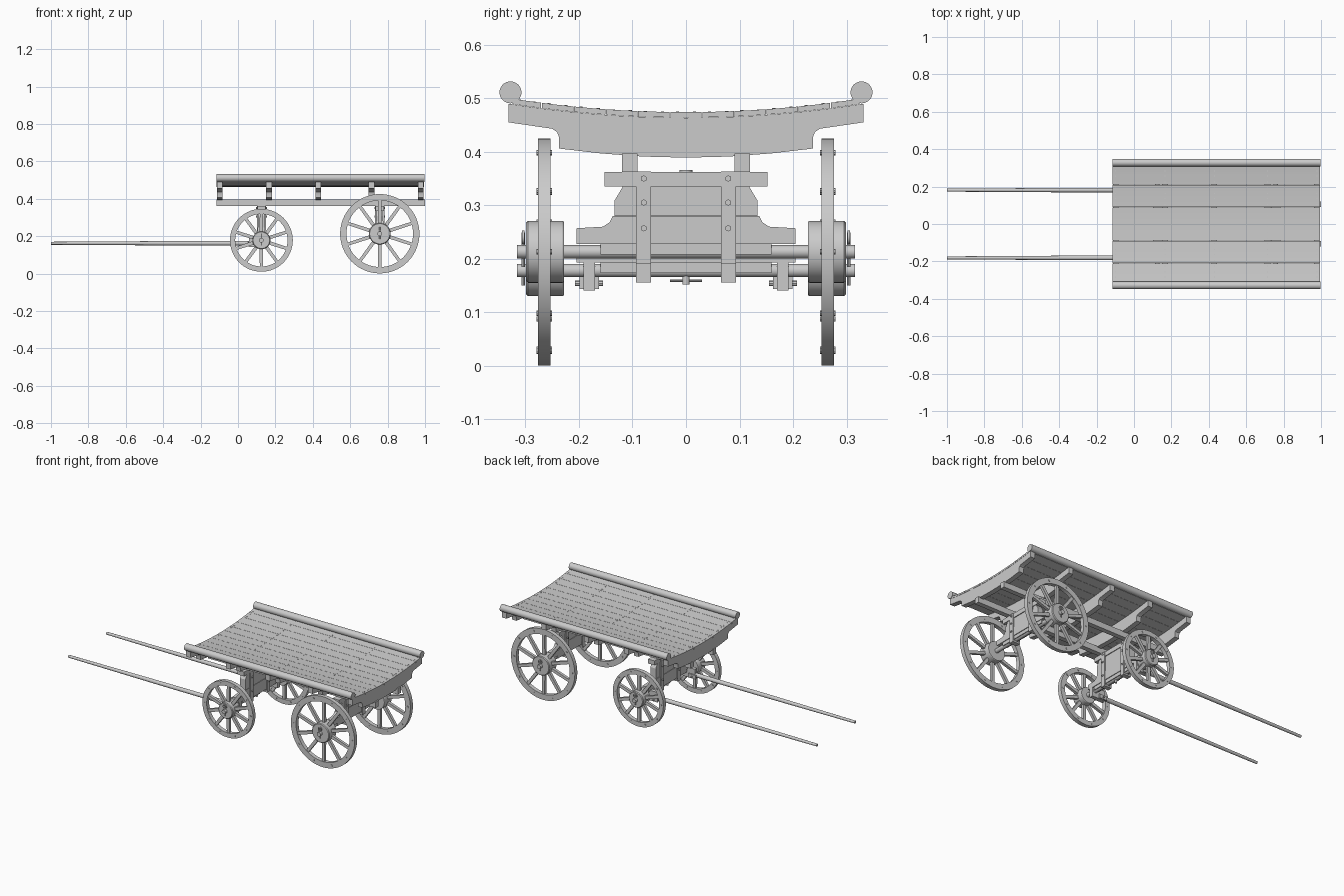
import bpy, bmesh
from math import sin, cos, pi, radians
from mathutils import Vector, Matrix

if "Cube" in bpy.data.objects:
    bpy.data.objects.remove(bpy.data.objects["Cube"])


def finish(name, bm):
    bmesh.ops.recalc_face_normals(bm, faces=bm.faces)
    me = bpy.data.meshes.new(name)
    bm.to_mesh(me)
    bm.free()
    ob = bpy.data.objects.new(name, me)
    bpy.context.collection.objects.link(ob)
    return ob


def prism(bm, pts, a, b, axis='x'):
    """Extrude an outline: (y, z) along x, or (x, z) along y."""
    def place(p, t):
        return (t, p[0], p[1]) if axis == 'x' else (p[0], t, p[1])
    lo = [bm.verts.new(place(p, a)) for p in pts]
    hi = [bm.verts.new(place(p, b)) for p in pts]
    bm.faces.new(lo)
    bm.faces.new(hi[::-1])
    for i in range(len(pts)):
        j = (i + 1) % len(pts)
        bm.faces.new((lo[i], lo[j], hi[j], hi[i]))


def box(bm, x0, x1, y0, y1, z0, z1):
    prism(bm, [(y0, z0), (y1, z0), (y1, z1), (y0, z1)], x0, x1)


def rod(bm, p, q, r1, r2=None, n=16):
    p, q = Vector(p), Vector(q)
    d = q - p
    m = Matrix.Translation((p + q) / 2) @ d.to_track_quat('Z', 'Y').to_matrix().to_4x4()
    bmesh.ops.create_cone(bm, cap_ends=True, segments=n, radius1=r1,
                          radius2=r1 if r2 is None else r2, depth=d.length, matrix=m)


def ring(bm, profile, cx, cz, n=48):
    """Lathe a closed (radius, y) outline about a y-parallel axis."""
    rows = [[bm.verts.new((cx + r * cos(2 * pi * i / n), y, cz + r * sin(2 * pi * i / n)))
             for r, y in profile] for i in range(n)]
    k = len(profile)
    for i in range(n):
        for j in range(k):
            a, b = rows[i], rows[(i + 1) % n]
            bm.faces.new((a[j], a[(j + 1) % k], b[(j + 1) % k], b[j]))


def deck(y):
    return 0.474 + 0.026 * (y / 0.33) ** 2


X0, X1 = -0.115, 0.994
BEAMS = (-0.098, 0.166, 0.43, 0.714, 0.978)

# curved deck planks
edges = [-0.325, -0.27, -0.21, -0.15, -0.09, -0.03, 0.03, 0.09, 0.15, 0.21, 0.27, 0.325]
bm = bmesh.new()
for a, b in zip(edges, edges[1:]):
    a, b = a + 0.0006, b - 0.0006
    ys = [a, (a + b) / 2, b]
    prism(bm, [(y, deck(y)) for y in ys] + [(y, deck(y) - 0.01) for y in ys[::-1]], X0, X1)
finish("deck_planks", bm)

# nail heads over each cross beam
bm = bmesh.new()
for x in BEAMS:
    for a, b in zip(edges, edges[1:]):
        for y in (a + 0.014, b - 0.014):
            rod(bm, (x, y, deck(y) - 0.002), (x, y, deck(y) + 0.001), 0.003, n=6)
finish("deck_nails", bm)

# side rails
bm = bmesh.new()
for s in (-1, 1):
    rod(bm, (X0, s * 0.328, 0.511), (X1 + 0.002, s * 0.328, 0.511), 0.0205, n=32)
finish("side_rails", bm)

# curved cross beams with stepped ends
half = [(0.0, 0.389), (0.08, 0.391), (0.16, 0.397), (0.237, 0.406), (0.237, 0.427),
        (0.241, 0.437), (0.25, 0.443), (0.332, 0.455)]
top = [(0.332 - 0.664 * i / 16, deck(0.332 - 0.664 * i / 16) - 0.0105) for i in range(17)]
outline = half + top + [(-y, z) for y, z in half[:0:-1]]
bm = bmesh.new()
for x in BEAMS:
    prism(bm, outline, x - 0.015, x + 0.015)
finish("cross_beams", bm)

# long sills under the beams
bm = bmesh.new()
for s in (-1, 1):
    box(bm, X0, 1.0, s * 0.105 - 0.0145, s * 0.105 + 0.0145, 0.362, 0.397)
finish("sills", bm)


def axle_stack(tag, x, az):
    d = az - 0.213
    # axle bed with stepped ends
    h = [(0.205, 0.228 + d), (0.205, 0.257 + d), (0.155, 0.26 + d), (0.143, 0.268 + d), (0.137, 0.28 + d)]
    bm = bmesh.new()
    prism(bm, h + [(-y, z) for y, z in h[::-1]], x - 0.02, x + 0.02)
    box(bm, x - 0.016, x + 0.016, -0.16, 0.16, az - 0.005, 0.23 + d)
    finish(tag + "_axle_bed", bm)
    # bolster with chamfered shoulders and top plank
    h = [(0.134, 0.2805 + d), (0.134, 0.308), (0.118, 0.335)]
    bm = bmesh.new()
    prism(bm, h + [(-y, z) for y, z in h[::-1]], x - 0.018, x + 0.018)
    box(bm, x - 0.022, x + 0.022, -0.152, 0.152, 0.3355, 0.362)
    finish(tag + "_bolster", bm)
    # axle rod
    bm = bmesh.new()
    rod(bm, (x, -0.316, az), (x, 0.316, az), 0.0125, n=24)
    finish(tag + "_axle", bm)
    # iron straps and bolts
    bm = bmesh.new()
    for y in (-0.079, 0.079):
        for s in (-1, 1):
            xs = sorted((x + s * 0.018, x + s * 0.0245))
            box(bm, *xs, y - 0.014, y + 0.014, az - 0.022, 0.363)
            for z in (0.35, 0.305, 0.257 + d):
                rod(bm, (x + s * 0.022, y, z), (x + s * 0.029, y, z), 0.006, n=6)
        box(bm, x - 0.0245, x + 0.0245, y - 0.014, y + 0.014, az - 0.022, az - 0.012)
    finish(tag + "_straps", bm)


def wheel(tag, x, z, s, R, rin, hub, n=10):
    y = s * 0.265
    # rim and its bolts
    bm = bmesh.new()
    ring(bm, [(rin, y - 0.012), (R, y - 0.012), (R, y + 0.012), (rin, y + 0.012)], x, z, 64)
    rm = (R + rin) / 2
    for i in range(n):
        a = pi / 2 + 2 * pi * (i + 0.5) / n
        c = (x + rm * cos(a), z + rm * sin(a))
        rod(bm, (c[0], y - 0.0145, c[1]), (c[0], y + 0.0145, c[1]), 0.005, n=8)
    finish(tag + "_rim", bm)
    # tapered spokes
    bm = bmesh.new()
    for i in range(n):
        a = pi / 2 + 2 * pi * i / n
        u, v = (cos(a), sin(a)), (-sin(a), cos(a))
        pts = [(x + u[0] * r + v[0] * w, z + u[1] * r + v[1] * w) for r, w in
               ((hub - 0.01, -0.0095), (rin + 0.004, -0.0085), (rin + 0.004, 0.0085), (hub - 0.01, 0.0095))]
        prism(bm, pts, y - 0.008, y + 0.008, 'y')
    finish(tag + "_spokes", bm)
    # hub
    bm = bmesh.new()
    ring(bm, [(0.012, s * 0.228), (hub - 0.002, s * 0.228), (hub, s * 0.231), (hub, s * 0.295),
              (hub - 0.004, s * 0.299), (0.012, s * 0.299)], x, z)
    finish(tag + "_hub", bm)
    # linchpin with ring
    bm = bmesh.new()
    rod(bm, (x, s * 0.304, z - 0.028), (x, s * 0.304, z + 0.036), 0.003, n=8)
    ring(bm, [(0.009, s * 0.302), (0.013, s * 0.302), (0.013, s * 0.306), (0.009, s * 0.306)], x, z + 0.027, 20)
    finish(tag + "_linchpin", bm)


for tag, x, z, R, rin, hub in (("front", 0.125, 0.178, 0.168, 0.14, 0.048),
                               ("rear", 0.758, 0.213, 0.212, 0.178, 0.058)):
    axle_stack(tag, x, z)
    for side, s in (("near", -1), ("far", 1)):
        wheel(f"{tag}_{side}_wheel", x, z, s, R, rin, hub)

# kingpin with cotter
bm = bmesh.new()
rod(bm, (0.125, 0, 0.152), (0.125, 0, 0.362), 0.007)
rod(bm, (0.125, 0, 0.36), (0.125, 0, 0.366), 0.012)
rod(bm, (0.125, -0.03, 0.159), (0.125, 0.03, 0.159), 0.002, n=8)
finish("kingpin", bm)

# shafts and their brackets on the front axle
for side, s in (("near", -1), ("far", 1)):
    y = s * 0.181
    bm = bmesh.new()
    rod(bm, (0.1, y, 0.162), (-0.4, y, 0.162), 0.0125, 0.0115)
    rod(bm, (-0.4, y, 0.162), (-1.0, y, 0.162), 0.0115, 0.008)
    finish(side + "_shaft", bm)
    bm = bmesh.new()
    box(bm, 0.06, 0.145, y - 0.011, y + 0.011, 0.141, 0.2)
    for t in (-1, 1):
        c = y + t * 0.0145
        box(bm, 0.05, 0.1, c - 0.0035, c + 0.0035, 0.144, 0.168)
    rod(bm, (0.075, y - 0.026, 0.154), (0.075, y + 0.026, 0.154), 0.005, n=8)
    finish(side + "_shaft_bracket", bm)

bpy.ops.object.select_all(action='SELECT')
bpy.context.view_layer.objects.active = bpy.context.collection.objects[0]
bpy.ops.object.shade_smooth_by_angle(angle=radians(30))
